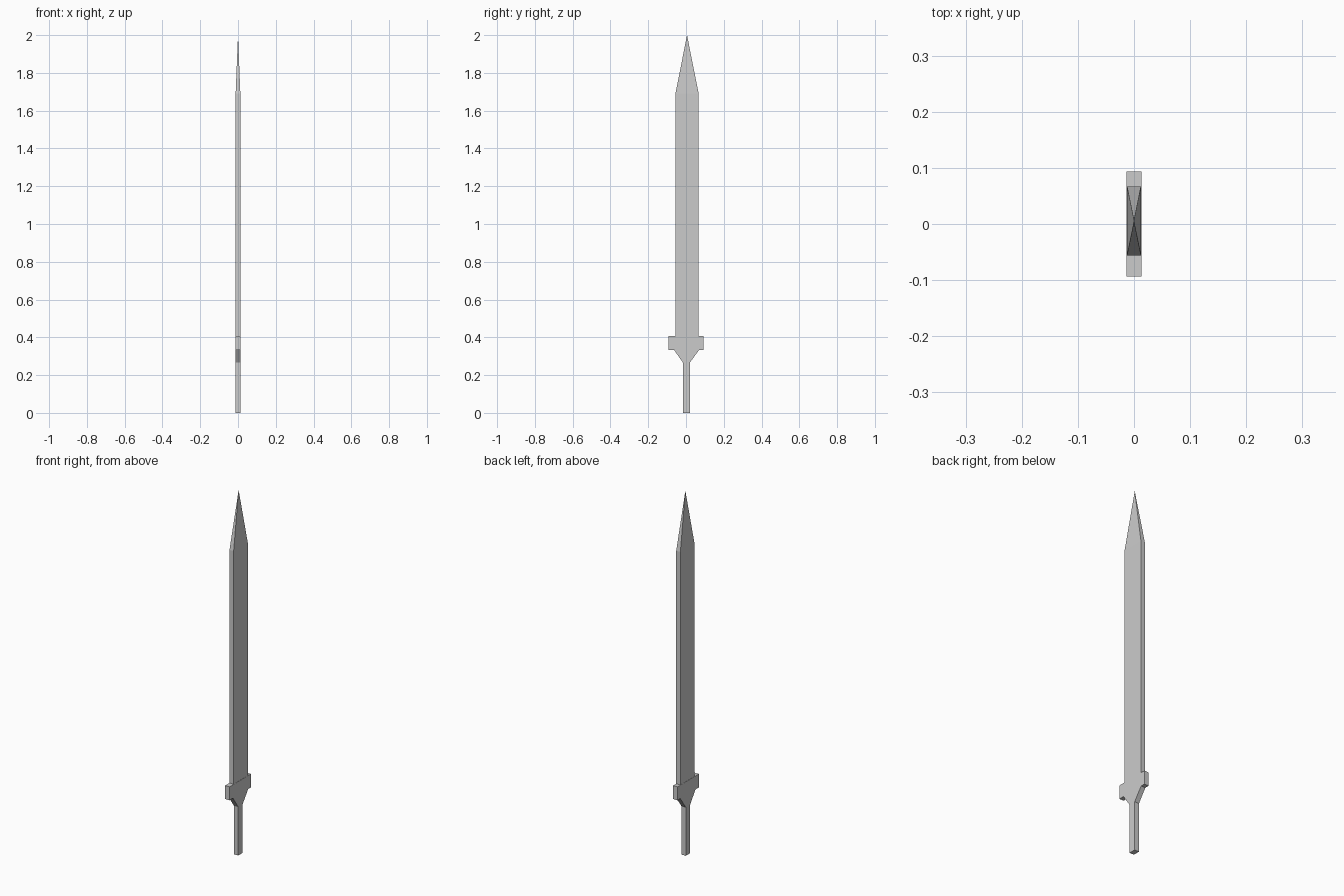
import bpy, bmesh

if "Cube" in bpy.data.objects:
    bpy.data.objects.remove(bpy.data.objects["Cube"])


def extrude_profile(name, points, half):
    """Extrude a closed (y, z) outline along x, centred on x = 0."""
    bm = bmesh.new()
    face = bm.faces.new([bm.verts.new((-half, y, z)) for y, z in points])
    side = bmesh.ops.extrude_face_region(bm, geom=[face])["geom"]
    for v in side:
        if isinstance(v, bmesh.types.BMVert):
            v.co.x = half
    return finish(name, bm)


def finish(name, bm):
    bmesh.ops.recalc_face_normals(bm, faces=bm.faces)
    mesh = bpy.data.meshes.new(name)
    bm.to_mesh(mesh)
    bm.free()
    obj = bpy.data.objects.new(name, mesh)
    bpy.context.collection.objects.link(obj)
    return obj


# Hilt: grip, flared collar and crossguard in one flat outline
extrude_profile("hilt", [
    (-0.017, 0), (0.021, 0), (0.021, 0.267), (0.069, 0.333),
    (0.0935, 0.333), (0.0935, 0.407), (-0.0935, 0.407),
    (-0.0935, 0.333), (-0.063, 0.333), (-0.017, 0.267)], 0.0134)

# Blade: rectangular bar rising from the guard, with a pyramid point
bm = bmesh.new()
base, shoulder = [
    [bm.verts.new((x, y, z)) for x, y in
     ((-0.0125, -0.056), (0.0125, -0.056), (0.0125, 0.067), (-0.0125, 0.067))]
    for z in (0.407, 1.69)]
tip = bm.verts.new((0, 0.0055, 2.0))
bm.faces.new(base)
for i in range(4):
    j = (i + 1) % 4
    bm.faces.new((base[i], base[j], shoulder[j], shoulder[i]))
    bm.faces.new((shoulder[i], shoulder[j], tip))
finish("blade", bm)
